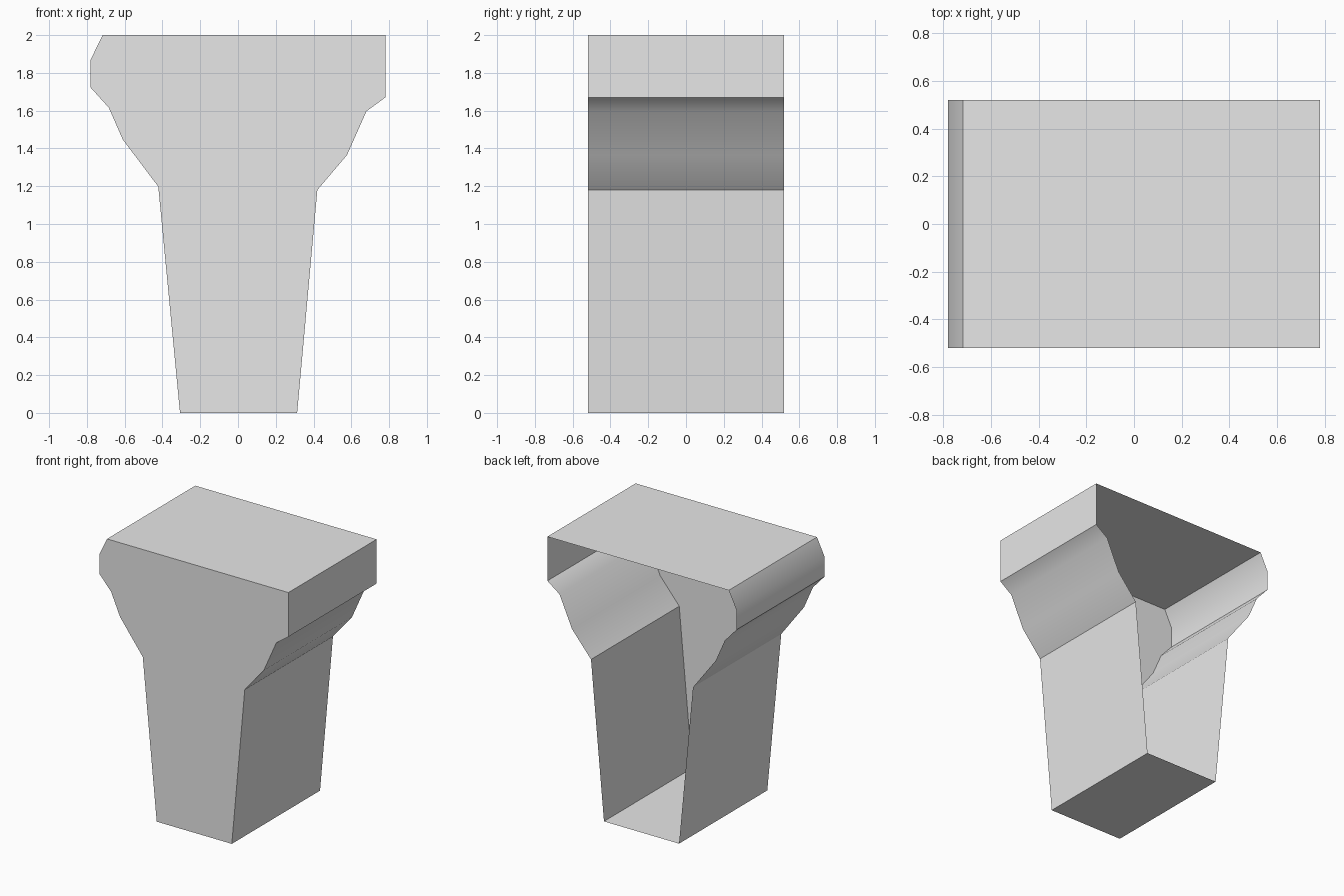
import bpy
import bmesh
import math

cube = bpy.data.objects.get("Cube")
if cube:
    bpy.data.objects.remove(cube, do_unlink=True)

HALF_DEPTH = 0.52

# Outline of the pillar, counter-clockwise from the lower -x corner
PROFILE = [
    (-0.307, 0), (0.313, 0), (0.42, 1.18), (0.577, 1.365), (0.68, 1.597),
    (0.78, 1.67), (0.78, 2), (-0.717, 2), (-0.78, 1.87), (-0.78, 1.722),
    (-0.684, 1.616), (-0.61, 1.447), (-0.422, 1.198),
]

stone = bpy.data.materials.new("light_grey")
stone.use_nodes = True
stone.diffuse_color = (0.8, 0.8, 0.8, 1)
stone.node_tree.nodes["Principled BSDF"].inputs["Base Color"].default_value = (0.8, 0.8, 0.8, 1)

# Front panel, with its rim extruded backwards into a shell open at the rear
bm = bmesh.new()
front = bm.faces.new([bm.verts.new((x, -HALF_DEPTH, z)) for x, z in PROFILE])
rim = bmesh.ops.extrude_edge_only(bm, edges=list(front.edges))
back_verts = [v for v in rim["geom"] if isinstance(v, bmesh.types.BMVert)]
bmesh.ops.translate(bm, verts=back_verts, vec=(0, 2 * HALF_DEPTH, 0))
bmesh.ops.recalc_face_normals(bm, faces=bm.faces)
if front.normal.y > 0:
    bmesh.ops.reverse_faces(bm, faces=bm.faces)

mesh = bpy.data.meshes.new("pillar_shell")
bm.to_mesh(mesh)
bm.free()
mesh.materials.append(stone)
pillar = bpy.data.objects.new("pillar_shell", mesh)
bpy.context.collection.objects.link(pillar)

# Soft corbels, crisp outer corners
bpy.ops.object.select_all(action="DESELECT")
pillar.select_set(True)
bpy.context.view_layer.objects.active = pillar
bpy.ops.object.shade_smooth_by_angle(angle=math.radians(30))
